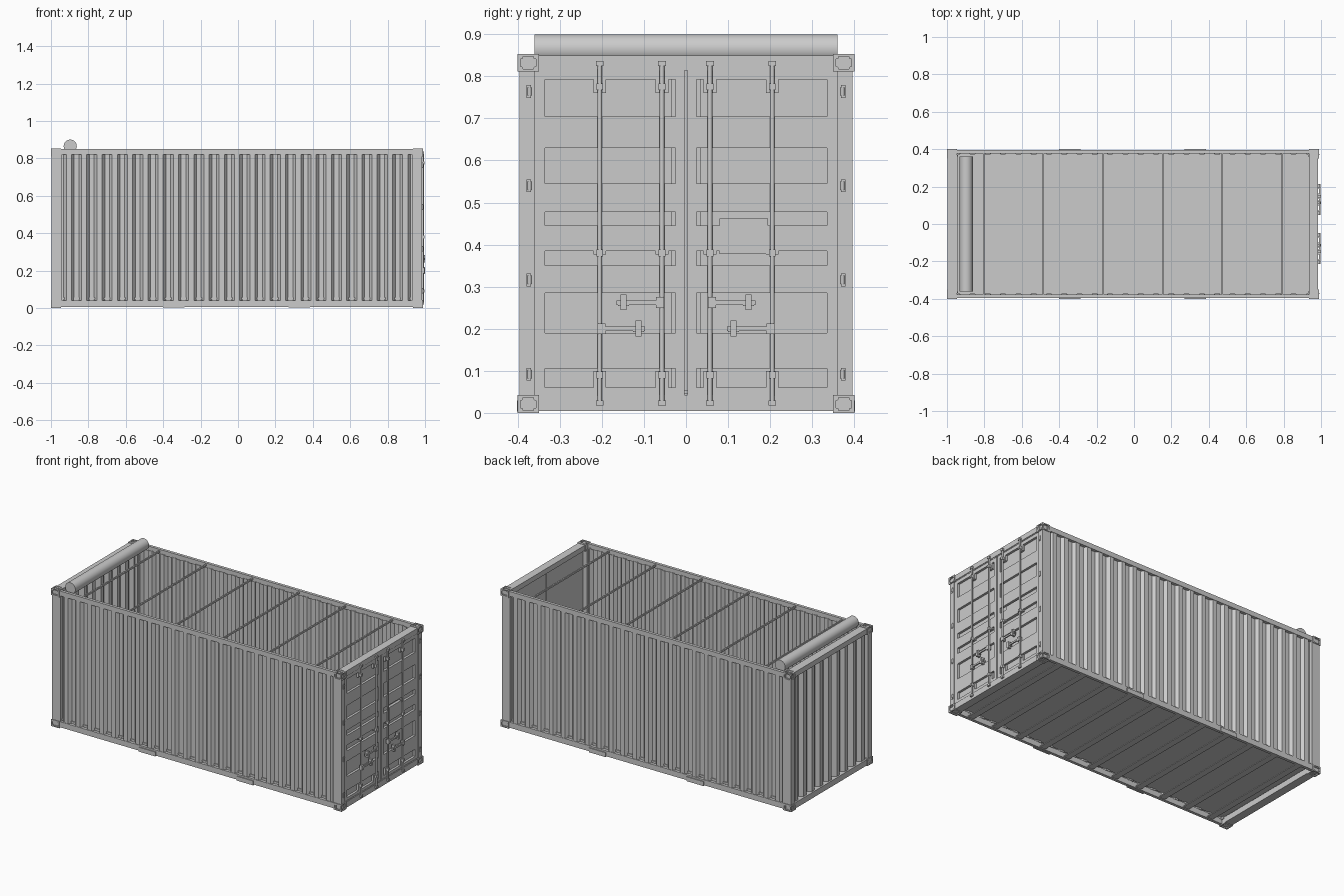
import bpy, bmesh, math
from mathutils import Matrix, Vector

cube = bpy.data.objects.get("Cube")
if cube:
    bpy.data.objects.remove(cube, do_unlink=True)

grey = bpy.data.materials.new("container_grey")
grey.use_nodes = True
GREY = (0.6, 0.6, 0.6, 1)
grey.diffuse_color = GREY
grey.node_tree.nodes["Principled BSDF"].inputs["Base Color"].default_value = GREY


def finish(name, bm, smooth=False):
    bmesh.ops.recalc_face_normals(bm, faces=bm.faces[:])
    mesh = bpy.data.meshes.new(name)
    bm.to_mesh(mesh)
    bm.free()
    mesh.materials.append(grey)
    ob = bpy.data.objects.new(name, mesh)
    bpy.context.collection.objects.link(ob)
    if smooth:
        bpy.ops.object.select_all(action='DESELECT')
        bpy.context.view_layer.objects.active = ob
        ob.select_set(True)
        bpy.ops.object.shade_smooth_by_angle(angle=math.radians(40))
    return ob


def add_box(bm, x, y, z):
    """Box from (low, high) pairs on each axis."""
    size = [abs(b - a) for a, b in (x, y, z)]
    mid = Vector([(a + b) / 2 for a, b in (x, y, z)])
    m = Matrix.Translation(mid) @ Matrix.Diagonal((*size, 1))
    return bmesh.ops.create_cube(bm, size=1, matrix=m)["verts"]


def boxes(name, items):
    bm = bmesh.new()
    for item in items:
        add_box(bm, *item)
    return finish(name, bm)


def cylinder(bm, center, radius, length, axis="Z", sides=12):
    rot = {"X": Matrix.Rotation(math.pi / 2, 4, "Y"),
           "Y": Matrix.Rotation(math.pi / 2, 4, "X"), "Z": Matrix()}[axis]
    bmesh.ops.create_cone(bm, cap_ends=True, segments=sides, radius1=radius, radius2=radius,
                          depth=length, matrix=Matrix.Translation(center) @ rot)


def both(lo, hi):
    return [(lo, hi), (-hi, -lo)]


def corrugated(name, start, end, outer, inner, z, place, waves):
    """Trapezoidal sheet; place(along, depth, height) gives the position."""
    bm = bmesh.new()
    pitch = (end - start) / waves
    pts = []
    for i in range(waves):
        for f, d in ((0, inner), (0.16, inner), (0.34, outer), (0.66, outer), (0.84, inner)):
            pts.append((start + (i + f) * pitch, d))
    pts.append((end, inner))
    rows = [[bm.verts.new(place(a, d, h)) for a, d in pts] for h in z]
    for i in range(len(pts) - 1):
        bm.faces.new((rows[0][i], rows[0][i + 1], rows[1][i + 1], rows[1][i]))
    ob = finish(name, bm)
    solid = ob.modifiers.new("thickness", "SOLIDIFY")
    solid.thickness = 0.003
    solid.offset = 0


# Corrugated walls
for side, s in (("left", 1), ("right", -1)):
    corrugated(side + "_wall", -0.945, 0.935, 0.392, 0.374, (0.036, 0.826),
               lambda a, d, h, s=s: (a, s * d, h), 23)
corrugated("end_wall", -0.365, 0.365, -0.985, -0.96, (0.036, 0.826),
           lambda a, d, h: (d, a, h), 9)

# Frame: posts, side rails, headers and sills
posts, rails, ends = [], [], []
for y in both(0.36, 0.396):
    posts += [((-0.996, -0.94), y, (0.03, 0.82)), ((0.93, 0.985), y, (0.03, 0.82))]
for y in both(0.378, 0.396):
    rails += [((-0.96, 0.95), y, (0.82, 0.85)), ((-0.96, 0.95), y, (0.006, 0.04))]
for x in ((-0.996, -0.945), (0.937, 0.985)):
    ends += [(x, (-0.37, 0.37), (0.818, 0.85)), (x, (-0.37, 0.37), (0.004, 0.04))]
boxes("corner_posts", posts)
boxes("side_rails", rails)
boxes("headers_and_sills", ends)

# Corner castings with rounded sockets on every outer face
bm = bmesh.new()
for sx, x0 in ((1, 0.99), (-1, 1.0)):
    for sy in (1, -1):
        for z0, z1, sz in ((0, 0.042, -1), (0.811, 0.853, 1)):
            part = bmesh.new()
            xs = sorted((sx * x0, sx * (x0 - 0.055)))
            ys = sorted((sy * 0.4, sy * 0.35))
            add_box(part, xs, ys, (z0, z1))
            part.normal_update()
            outer = [f for f in part.faces if f.normal.dot((sx, sy, sz)) > 0.5]
            bmesh.ops.inset_individual(part, faces=outer, thickness=0.0085)
            bmesh.ops.bevel(part, geom=[v for f in outer for v in f.verts], offset=0.006,
                            segments=3, affect='VERTICES')
            part.normal_update()
            sockets = [f for f in part.faces if len(f.verts) > 10 and f.normal.dot((sx, sy, sz)) > 0.5]
            for f in sockets:
                n = f.normal.copy()
                new = bmesh.ops.extrude_face_region(part, geom=[f])["geom"]
                moved = [v for v in new if isinstance(v, bmesh.types.BMVert)]
                bmesh.ops.translate(part, verts=moved, vec=-0.008 * n)
                if f.is_valid:
                    bmesh.ops.delete(part, geom=[f], context='FACES_ONLY')
            tmp = bpy.data.meshes.new("casting_part")
            part.to_mesh(tmp)
            part.free()
            bm.from_mesh(tmp)
            bpy.data.meshes.remove(tmp)
finish("corner_castings", bm)

# Floor, cross beams and forklift pockets
boxes("floor", [((-0.96, 0.95), (-0.38, 0.38), (0.045, 0.055))])
beams = []
for i in range(11):
    x = -0.86 + i * 0.171
    beams += [((x - 0.02, x + 0.02), (-0.38, 0.38), (0.01, 0.016)),
              ((x - 0.02, x - 0.014), (-0.38, 0.38), (0.01, 0.046))]
boxes("floor_beams", beams)
boxes("fork_pockets", [(x, y, (0.003, 0.03)) for x in ((-0.4, -0.285), (0.27, 0.385))
                       for y in both(0.39, 0.402)])

# Roof bows and rolled cover
boxes("roof_bows", [((x - 0.004, x + 0.004), (-0.38, 0.38), (0.833, 0.843))
                    for x in [-0.803 + i * 0.319 for i in range(6)]])
bm = bmesh.new()
cylinder(bm, (-0.897, 0, 0.865), 0.035, 0.72, "Y", 32)
finish("rolled_cover", bm, True)

# Doors: a back sheet with raised frame members around recessed panels
PANELS = ((0.06, 0.105), (0.19, 0.285), (0.35, 0.385), (0.445, 0.477), (0.545, 0.63), (0.705, 0.793))
BACK, FACE = 0.966, 0.98
edges = [0.042] + [z for p in PANELS for z in p] + [0.814]
for side, s in (("left", 1), ("right", -1)):
    def span(a, b):
        return tuple(sorted((s * a, s * b)))
    parts = [((0.958, BACK), span(0.003, 0.36), (0.042, 0.814)),
             ((BACK, FACE), span(0.003, 0.025), (0.042, 0.814)),
             ((BACK, FACE), span(0.335, 0.36), (0.042, 0.814))]
    for lo, hi in zip(edges[::2], edges[1::2]):
        parts.append(((BACK, FACE), span(0.025, 0.335), (lo, hi)))
    for lo, hi in PANELS:
        parts.append(((BACK, 0.973), span(0.025, 0.034), (lo, hi)))
    for rod in (0.057, 0.205):
        parts += [((BACK, FACE), span(rod - 0.015, rod + 0.015), (0.76, 0.793)),
                  ((BACK, FACE), span(rod - 0.015, rod + 0.015), (0.06, 0.1)),
                  ((BACK, FACE), span(rod - 0.015, rod + 0.015), (0.376, 0.385))]
    boxes(side + "_door", parts)

    # Locking rods with cams, handles and catches
    bm = bmesh.new()
    for rod, tip, z in ((0.057, 0.165, 0.262), (0.205, 0.097, 0.2)):
        d = 1 if tip > rod else -1
        cylinder(bm, (0.988, s * rod, 0.428), 0.0055, 0.815)
        for cz in (0.024, 0.83):
            add_box(bm, (0.979, 0.995), span(rod - 0.009, rod + 0.009), (cz - 0.006, cz + 0.006))
        for gz in (0.09, 0.38, 0.775):
            add_box(bm, (0.979, 0.996), span(rod - 0.008, rod + 0.008), (gz - 0.008, gz + 0.008))
        add_box(bm, (0.979, 0.998), span(rod - 0.005 * d, rod + 0.014 * d), (z - 0.013, z + 0.013))
        add_box(bm, (0.988, 0.996), span(rod, tip), (z - 0.005, z + 0.005))
        catch = tip - 0.016 * d
        add_box(bm, (0.979, 1.0), span(catch - 0.007, catch + 0.007), (z - 0.018, z + 0.02))
        add_box(bm, (0.979, 0.994), span(catch - 0.013, catch + 0.013), (z - 0.008, z + 0.003))
    finish(side + "_locking_rods", bm, True)

    # Hinges
    bm = bmesh.new()
    for z in (0.092, 0.316, 0.54, 0.764):
        add_box(bm, (0.979, 0.989), span(0.368, 0.379), (z - 0.015, z + 0.015))
        cylinder(bm, (0.987, s * 0.372, z), 0.005, 0.02)
    finish(side + "_hinges", bm)

# Marking plate and weather seals on the door end
boxes("marking_plate", [((BACK, 0.983), (0.08, 0.195), (0.378, 0.462))])
boxes("door_seals", [((0.975, 0.982), (-0.35, 0.35), (z - 0.002, z + 0.002)) for z in (0.041, 0.816)])
